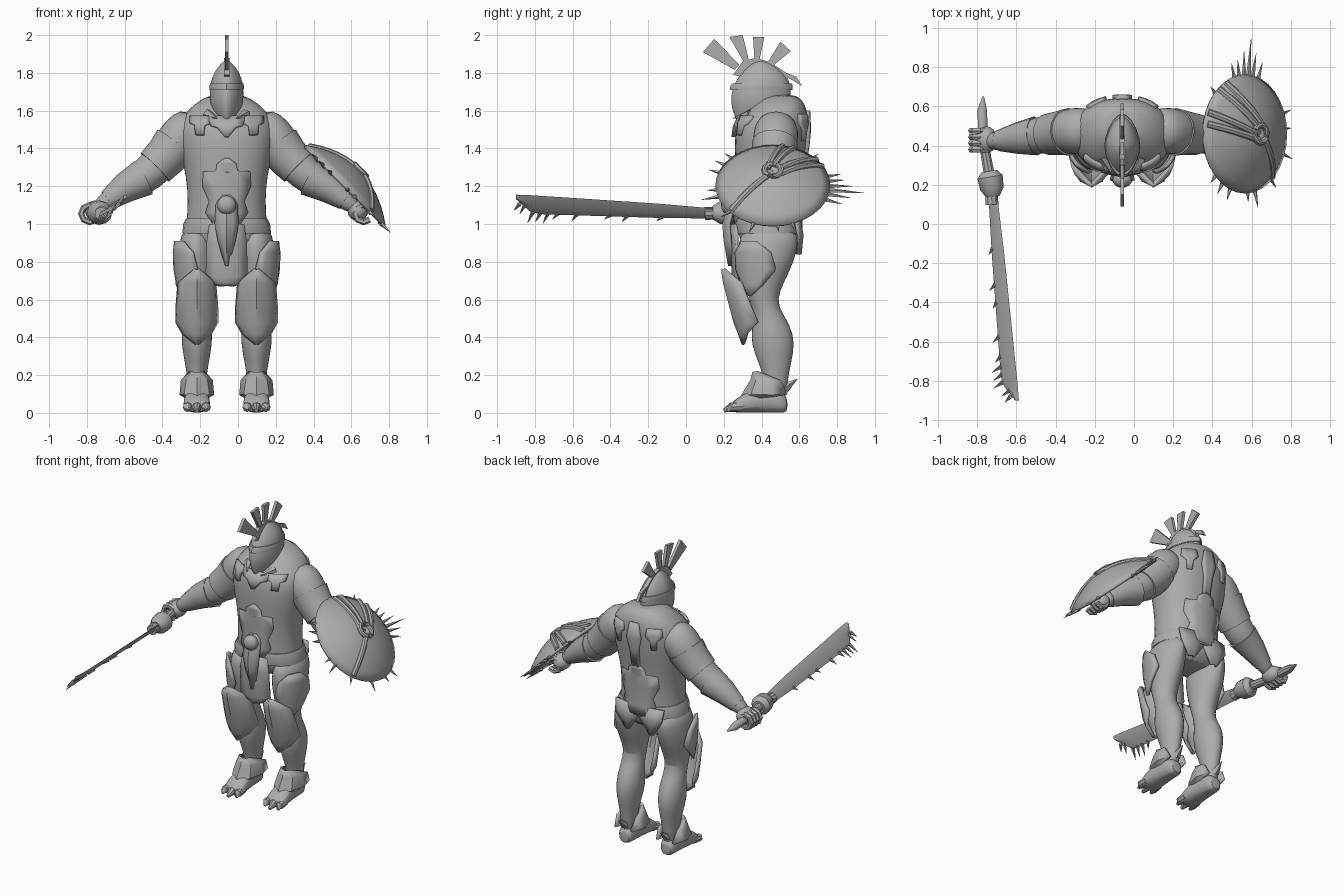
import bpy, bmesh
from math import sin, cos, pi, copysign, radians
from mathutils import Vector

cube = bpy.data.objects.get("Cube")
if cube:
    bpy.data.objects.remove(cube, do_unlink=True)

GREY = (0.42, 0.42, 0.42, 1)
grey = bpy.data.materials.new("plain grey")
grey.use_nodes = True
grey.diffuse_color = GREY
grey.node_tree.nodes["Principled BSDF"].inputs["Base Color"].default_value = GREY

CX = -0.06  # the body's own middle line
X, Y, Z = Vector((1, 0, 0)), Vector((0, 1, 0)), Vector((0, 0, 1))
parts = []


def make(name, verts, faces, smooth=0, thick=0):
    mesh = bpy.data.meshes.new(name)
    mesh.from_pydata([tuple(v) for v in verts], [], faces)
    bm = bmesh.new()
    bm.from_mesh(mesh)
    bmesh.ops.recalc_face_normals(bm, faces=bm.faces)
    bm.to_mesh(mesh)
    bm.free()
    mesh.materials.append(grey)
    obj = bpy.data.objects.new(name, mesh)
    bpy.context.collection.objects.link(obj)
    if thick:
        mod = obj.modifiers.new("thickness", "SOLIDIFY")
        mod.thickness, mod.offset = thick, 0
    if smooth:
        obj.modifiers.new("rounding", "SUBSURF").levels = smooth
        obj.modifiers["rounding"].render_levels = smooth
    parts.append(obj)
    return obj


def ring(c, u, v, ru, rv, n=16, e=1.0):
    """Superellipse: e below 1 is boxy, above 1 is pointed."""
    out = []
    for i in range(n):
        a = 2 * pi * i / n
        p, q = cos(a), sin(a)
        out.append(Vector(c) + u * ru * copysign(abs(p) ** e, p) + v * rv * copysign(abs(q) ** e, q))
    return out


def loft(name, rings, smooth=0, caps=True, thick=0):
    n = len(rings[0])
    faces = [(k * n + i, k * n + (i + 1) % n, (k + 1) * n + (i + 1) % n, (k + 1) * n + i)
             for k in range(len(rings) - 1) for i in range(n)]
    if caps:
        faces += [tuple(range(n)), tuple(range((len(rings) - 1) * n, len(rings) * n))]
    return make(name, [p for r in rings for p in r], faces, smooth, thick)


def tube(name, pts, radii, n=12, smooth=0, flat=1.0):
    pts = [Vector(p) for p in pts]
    rings = []
    for i, p in enumerate(pts):
        d = (pts[min(i + 1, len(pts) - 1)] - pts[max(i - 1, 0)]).normalized()
        u = (Y if abs(d.y) < 0.9 else X).cross(d).normalized()
        rings.append(ring(p, u, d.cross(u), radii[i], radii[i] * flat, n))
    return loft(name, rings, smooth)


def upright(name, x, rows, e=1.0, smooth=1, n=16):
    """Rows of height, half width, front y, back y."""
    return loft(name, [ring((x, (f + b) / 2, z), X, Y, w, (b - f) / 2, n, e) for z, w, f, b in rows], smooth)


def grid(name, rows, thick):
    n = len(rows[0])
    faces = [(k * n + i, k * n + i + 1, (k + 1) * n + i + 1, (k + 1) * n + i)
             for k in range(len(rows) - 1) for i in range(n - 1)]
    return make(name, [p for r in rows for p in r], faces, 0, thick)


def shell(name, x, rows, mid, keel=0.0):
    """Curved plate round a leg: height, centre y, radii, half angle."""
    out = []
    for z, cy, rx, ry, a in rows:
        line = []
        for t in (-1, -0.67, -0.33, 0, 0.33, 0.67, 1):
            k = 1 + keel * (1 - abs(t))
            line.append((x + rx * k * cos(mid + a * t), cy + ry * k * sin(mid + a * t), z))
        out.append(line)
    return grid(name, out, 0.02)


def spike(name, base, tip, r):
    tube(name, [base, tip], [r, 0.001], 5)


def ball(name, c, rx, ry, rz):
    loft(name, [ring(Vector(c) + Z * rz * cos(a), X, Y, rx * sin(a), ry * sin(a))
                for a in [0.05 + (pi - 0.1) * i / 8 for i in range(9)]])


# Torso
TORSO = [(.84, .15, .32, .56), (.92, .225, .28, .60), (1.0, .215, .27, .6), (1.12, .205, .27, .6),
         (1.25, .215, .265, .61), (1.4, .25, .255, .635), (1.5, .26, .26, .645), (1.57, .235, .29, .645),
         (1.63, .18, .36, .635), (1.69, .09, .42, .59)]
upright("torso", CX, TORSO, 0.88, n=24)


def torso_y(dx, z, side):
    for a, b in zip(TORSO, TORSO[1:]):
        if z <= b[0]:
            break
    t = min(max((z - a[0]) / (b[0] - a[0]), 0), 1)
    w, f, k = [a[i] + (b[i] - a[i]) * t for i in (1, 2, 3)]
    bulge = max(1 - (abs(dx) / w) ** 2, 0) ** 0.5
    return (f + k) / 2 + side * ((k - f) / 2 * bulge + 0.005)


def body_plate(name, rows, side, x0=0.0):
    """Rows of height and half width, laid on the torso."""
    grid(name, [[(CX + x0 + w * t, torso_y(x0 + w * t, z, side), z) for t in (-1, -.5, 0, .5, 1)]
                for z, w in rows], 0.025)


def hanging_plate(name, rows, x0=0.0, bend=0.03):
    """Rows of height, half width and middle y."""
    grid(name, [[(CX + x0 + w * t, y + bend * abs(t), z) for t in (-1, -.5, 0, .5, 1)]
                for z, w, y in rows], 0.015)


STEPPED = [(1.35, .01), (1.32, .05), (1.28, .055), (1.279, .12), (1.2, .125), (1.12, .09),
           (1.06, .11), (1.0, .07)]
body_plate("belly_plate", STEPPED, -1)
body_plate("lower_back_plate", [(z - 0.04, w * 1.1) for z, w in STEPPED], 1)
body_plate("spine_plate", [(1.6, .03), (1.5, .05), (1.42, .03), (1.3, .025)], 1)
body_plate("collar_plate", [(1.57, .1), (1.52, .085), (1.51, .05), (1.46, .01)], -1)
for s in (-1, 1):
    body_plate("chest_clip", [(1.57, .05), (1.53, .05), (1.52, .025), (1.47, .02)], -1, s * 0.14)
    body_plate("shoulder_blade_clip", [(1.58, .04), (1.53, .05), (1.5, .02), (1.44, .015)], 1, s * 0.13)
    hanging_plate("back_flap", [(1.02, .09, .60), (.94, .085, .615), (.84, .02, .605)], s * 0.09, -0.02)
    spike("collar_point", (CX + s * 0.1, .34, 1.58), (CX + s * 0.05, .25, 1.56), 0.03)
upright("belt", CX, [(.95, .235, .265, .61), (1.0, .23, .255, .615), (1.03, .215, .26, .61)], 0.88, 0, 24)
hanging_plate("loincloth", [(1.0, .09, .245), (.9, .105, .24), (.72, .11, .25), (.69, .09, .255), (.675, .04, .26)])
hanging_plate("belt_pendant", [(1.15, .03, .24), (1.1, .055, .225), (1.0, .06, .2), (.92, .045, .205), (.78, .005, .23)])
ball("belt_buckle", (CX, .225, 1.1), .05, .04, .05)

# Head, helmet and crest
upright("neck", CX, [(1.5, .1, .36, .6), (1.6, .085, .33, .59), (1.7, .075, .36, .57)])
upright("helmet", CX, [(1.52, .03, .28, .4), (1.56, .055, .26, .48), (1.61, .085, .24, .54), (1.68, .092, .232, .56),
                       (1.75, .088, .255, .555), (1.81, .065, .30, .51), (1.85, .03, .34, .45),
                       (1.865, .01, .37, .42)], 1.2, n=20)
upright("brow_band", CX, [(1.71, .09, .232, .565), (1.73, .092, .235, .565), (1.745, .088, .245, .56)], 1.2, 0, 20)


def blade_fin(name, pts, half):
    n = len(pts)
    make(name, [(CX + s * half, y, z) for s in (-1, 1) for y, z in pts],
         [tuple(range(n)), tuple(range(n, 2 * n))] + [(i, (i + 1) % n, n + (i + 1) % n, n + i) for i in range(n)])


blade_fin("crest_ridge", [(.25, 1.79), (.3, 1.86), (.37, 1.88), (.45, 1.855), (.53, 1.8), (.55, 1.74), (.4, 1.75)], 0.014)
FINS = [((.27, 1.83), (.09, 1.91), (.15, 1.98)), ((.32, 1.86), (.23, 1.99), (.3, 2.0)),
        ((.375, 1.86), (.355, 1.99), (.415, 1.99)), ((.44, 1.84), (.5, 1.965), (.555, 1.915)),
        ((.51, 1.8), (.585, 1.78), (.615, 1.73))]
for (y, z), a, b in FINS:
    along = (Vector(b) - Vector(a)) * 0.2
    blade_fin("crest_fin", [(y - along.x, z - along.y), a, b, (y + along.x, z + along.y)], 0.01)

# Legs with armour and feet
for s in (-1, 1):
    lx = CX + s * 0.158
    upright("leg", lx, [(.98, .075, .3, .59), (.9, .095, .27, .6), (.8, .103, .275, .575), (.7, .092, .305, .525),
                        (.6, .075, .335, .48), (.53, .073, .355, .51), (.46, .08, .35, .555), (.37, .085, .34, .58),
                        (.27, .065, .38, .56), (.18, .05, .415, .54), (.06, .05, .41, .53)], 1.05)
    shell("knee_guard", lx, [(.76, .33, .1, .12, .05), (.69, .34, .1, .12, 1.2), (.56, .38, .108, .125, 1.3),
                             (.48, .39, .105, .115, 1.5), (.42, .38, .09, .085, .9), (.365, .36, .08, .05, .05)],
          -pi / 2, 0.12)
    mid = radians(-35 if s > 0 else 215)
    shell("thigh_plate", lx, [(.91, .42, .115, .15, .3), (.85, .42, .118, .155, .8), (.76, .42, .114, .15, 1.0),
                              (.68, .41, .102, .12, .6), (.62, .40, .09, .1, .05)], mid)
    shell("ankle_guard", lx, [(.215, .46, .07, .09, .5), (.17, .46, .075, .1, 2.0), (.1, .45, .08, .13, 2.3),
                              (.07, .45, .08, .14, .4)], -pi / 2, 0.1)
    spike("heel_spur", (lx, .52, .13), (lx, .59, .18), 0.03)
    # Foot runs from the heel to the toes
    foot = [(.54, .04, .04), (.5, .058, .065), (.4, .065, .075), (.3, .075, .05), (.235, .07, .028)]
    loft("foot", [ring((lx, y, h), X, Z, w, h, 12, 0.8) for y, w, h in foot], 1)
    for t in (-1, 0, 1):
        tube("toe", [(lx + t * .045, .3, .035), (lx + t * .05, .24, .03), (lx + t * .05, .2 + .02 * abs(t), .012)],
             [.026, .025, .01], 8)

# Arms and fists
ARM = [(.15, 1.53, .1), (.21, 1.495, .122), (.27, 1.425, .12), (.32, 1.36, .1), (.38, 1.3, .098), (.44, 1.245, .095),
       (.54, 1.19, .073), (.63, 1.125, .05), (.69, 1.08, .04)]
for s in (-1, 1):
    path = [(CX + s * d, .48 - .05 * max(d - .2, 0) / .4, z) for d, z, r in ARM]
    tube("arm", path, [r for d, z, r in ARM], 16, 1)
    tube("shoulder_sleeve", path[2:5], [.122, .113, .106], 16)
    tube("bracer", path[5:8], [.1, .08, .055], 12)
    hx, hz = CX + s * 0.695, 1.07
    ball("palm", (hx, .43, hz), .055, .07, .055)
    for i in range(4):
        fy = 0.38 + i * 0.032
        arc = [(hx + s * .03 + .045 * cos(a), fy, hz - .015 + .045 * sin(a)) for a in [k * pi / 4 for k in range(8)]]
        tube("finger", arc, [.017] * 8, 6)

# Toothed sword
tube("sword_handle", [(-.77, .65, 1.05), (-.775, .58, 1.055), (-.77, .43, 1.06), (-.73, .2, 1.06), (-.725, .1, 1.055)],
     [.005, .026, .025, .03, .035], 10)
tube("sword_guard", [(-.74, .27, 1.06), (-.735, .24, 1.06), (-.725, .18, 1.06), (-.722, .14, 1.06)],
     [.04, .065, .06, .035], 12)
START, END = Vector((-.722, .16, 1.055)), Vector((-.632, -.86, 1.105))
WIDE = Vector((.042, 0, .05))
THIN = Vector((.008, 0, -.0067))


def on_blade(t, side):
    return START.lerp(END, t) + WIDE * side * (0.65 + 0.35 * t)


sword = []
for t, low, high in [(0, -.8, .8), (.3, -1, 1), (.7, -1, 1), (.92, -1, 1), (.97, -.7, 1), (1.04, .5, .95)]:
    a, b = on_blade(t, low), on_blade(t, high)
    m = (a + b) / 2
    sword.append([a, m + THIN, b, m - THIN])
loft("sword_blade", sword)
for t, size in [(.28, .4), (.46, .6), (.55, .4), (.72, .7), (.82, .6), (.87, 1), (.91, .9), (.95, 1), (.99, .9), (1.02, .6)]:
    root = on_blade(t, -.8 if t < .96 else 0)
    spike("sword_tooth", root, root - WIDE * 1.15 * size + Vector((0, -.03, 0)), 0.013)

# Round domed shield with straps and rim spikes
HUB = Vector((.562, .46, 1.2))
U, N = Vector((1, 0, -1)).normalized(), Vector((1, 0, 1)).normalized()
R, HIGH = 0.3, 0.11


def on_shield(u, v, lift=0.0):
    return HUB + U * u + Y * v + N * (HIGH * (1 - (u * u + v * v) / R ** 2) + lift)


loft("shield", [ring(HUB + N * HIGH * (1 - k * k), U, Y, R * k, R * k, 32)
                for k in (1, .85, .7, .5, .3, .1, .005)], 0, False, 0.016)
knot = [on_shield(.045 * cos(a), .045 * sin(a), .012) for a in [k * pi / 6 for k in range(13)]]
tube("shield_knot", knot, [.016] * 13, 8)
for (u0, v0), (u1, v1) in [((-.19, .23), (-.01, .03)), ((-.14, .26), (.02, .04)), ((-.27, .11), (-.03, 0)),
                           ((-.28, .05), (-.01, -.03)), ((.03, -.02), (.19, -.22))]:
    line = [on_shield(u0 + (u1 - u0) * k / 6, v0 + (v1 - v0) * k / 6, .004) for k in range(7)]
    tube("shield_strap", line, [.019] * 7, 8)
for deg, size in [(70, .09), (78, .12), (84, .19), (90, .12), (97, .08), (104, .07), (20, .06), (5, .04), (-20, .07),
                  (-50, .06), (-75, .09), (-85, .05), (-110, .06), (-122, .06), (-134, .05), (135, .04)]:
    out = U * cos(radians(deg)) + Y * sin(radians(deg))
    spike("shield_spike", HUB + out * (R - .02), HUB + out * (R + size), 0.014)

# Smooth shading with sharp edges kept
bpy.context.view_layer.update()
bpy.ops.object.select_all(action="DESELECT")
for obj in parts:
    obj.select_set(True)
bpy.context.view_layer.objects.active = parts[0]
bpy.ops.object.shade_smooth_by_angle(angle=radians(35))
